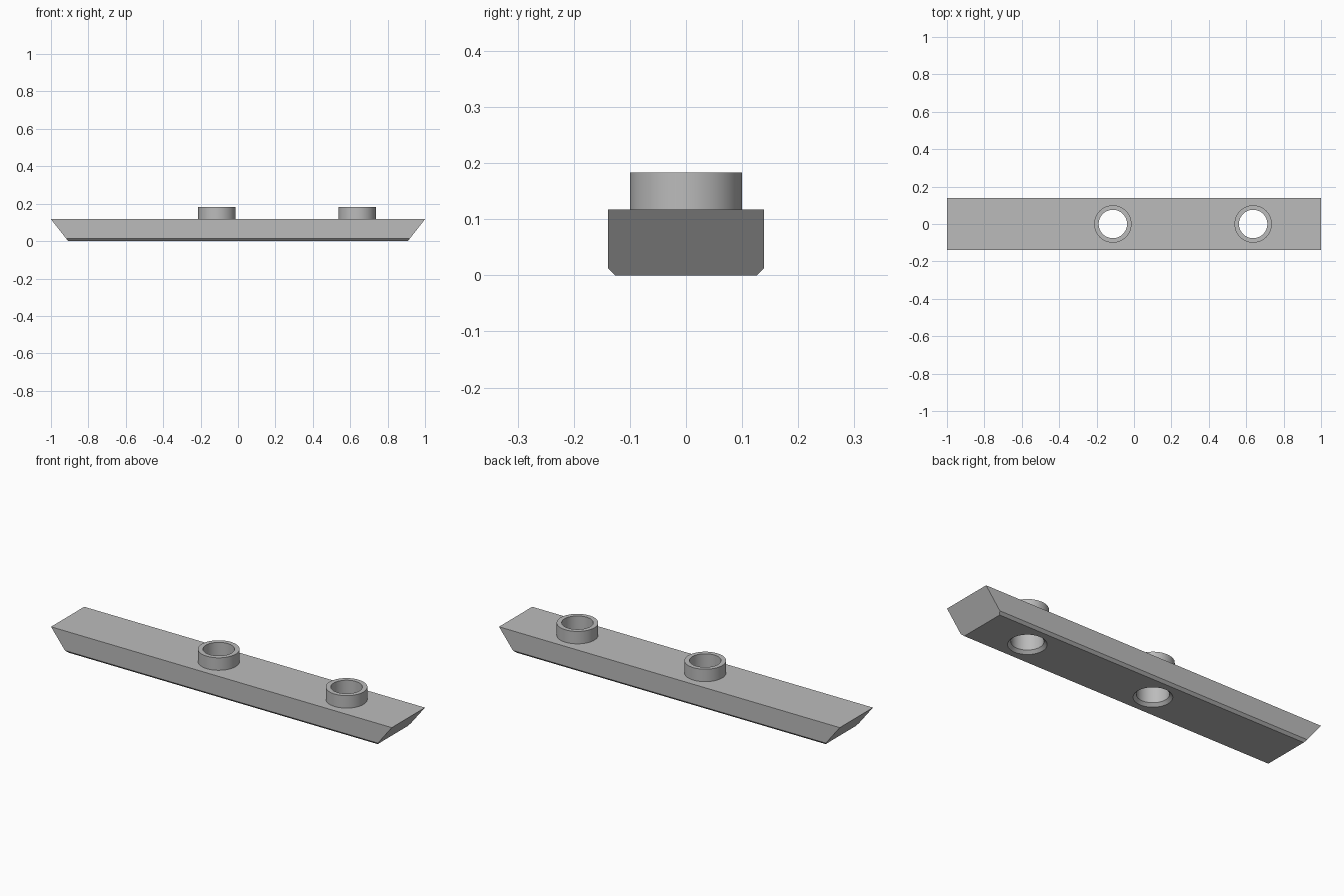
import bpy, bmesh, math

cube = bpy.data.objects.get("Cube")
if cube:
    bpy.data.objects.remove(cube, do_unlink=True)

TOP, STUD_TOP, HALF_W, CHAMFER = 0.117, 0.183, 0.139, 0.013
OUTER, INNER, FLARE = 0.1, 0.076, 0.091
STUD_X = {"middle": -0.113, "left": 0.637}
SIDES = 48

grey = bpy.data.materials.new("light grey")
grey.use_nodes = True
colour = (0.5, 0.5, 0.5, 1)
grey.diffuse_color = colour
grey.node_tree.nodes["Principled BSDF"].inputs["Base Color"].default_value = colour


def finish(bm, name):
    bmesh.ops.recalc_face_normals(bm, faces=bm.faces)
    mesh = bpy.data.meshes.new(name)
    bm.to_mesh(mesh)
    bm.free()
    obj = bpy.data.objects.new(name, mesh)
    bpy.context.collection.objects.link(obj)
    mesh.materials.append(grey)
    return obj


def lathe(name, profile, x, caps=False):
    """Revolve a (radius, height) profile about a vertical axis at x."""
    bm = bmesh.new()
    rings = [[bm.verts.new((x + r * math.cos(math.tau * i / SIDES),
                            r * math.sin(math.tau * i / SIDES), z))
              for i in range(SIDES)] for r, z in profile]
    for a, b in zip(rings, rings[1:]):
        for i in range(SIDES):
            j = (i + 1) % SIDES
            bm.faces.new((a[i], a[j], b[j], b[i]))
    if caps:
        bm.faces.new(rings[0])
        bm.faces.new(rings[-1])
    return finish(bm, name)


def shade(obj):
    bpy.ops.object.select_all(action='DESELECT')
    obj.select_set(True)
    bpy.context.view_layer.objects.active = obj
    bpy.ops.object.shade_smooth_by_angle(angle=math.radians(30))


# Bar: chamfered section swept between two sloping ends
section = [(-HALF_W, TOP), (-HALF_W, CHAMFER), (-HALF_W + CHAMFER, 0),
           (HALF_W - CHAMFER, 0), (HALF_W, CHAMFER), (HALF_W, TOP)]
bm = bmesh.new()
ends = [[bm.verts.new((side * (1 - 0.092 * (1 - z / TOP)), y, z)) for y, z in section]
        for side in (-1, 1)]
for end in ends:
    bm.faces.new(end)
for i in range(len(section)):
    j = (i + 1) % len(section)
    bm.faces.new((ends[0][i], ends[0][j], ends[1][j], ends[1][i]))
bar = finish(bm, "bar")

# Through holes, flared at the underside, with a raised collar on top of each
for label, x in STUD_X.items():
    cutter = lathe("hole_cutter", [(FLARE, -0.05), (FLARE, 0), (INNER, 0.015),
                                   (INNER, 0.25)], x, caps=True)
    cutter.hide_render = True
    mod = bar.modifiers.new("hole", 'BOOLEAN')
    mod.operation, mod.solver, mod.object = 'DIFFERENCE', 'EXACT', cutter
    bpy.context.view_layer.objects.active = bar
    bpy.ops.object.modifier_apply(modifier=mod.name)
    bpy.data.objects.remove(cutter, do_unlink=True)
    shade(lathe(label + "_collar", [(OUTER, TOP), (OUTER, STUD_TOP),
                                    (INNER, STUD_TOP), (INNER, TOP)], x))
shade(bar)
